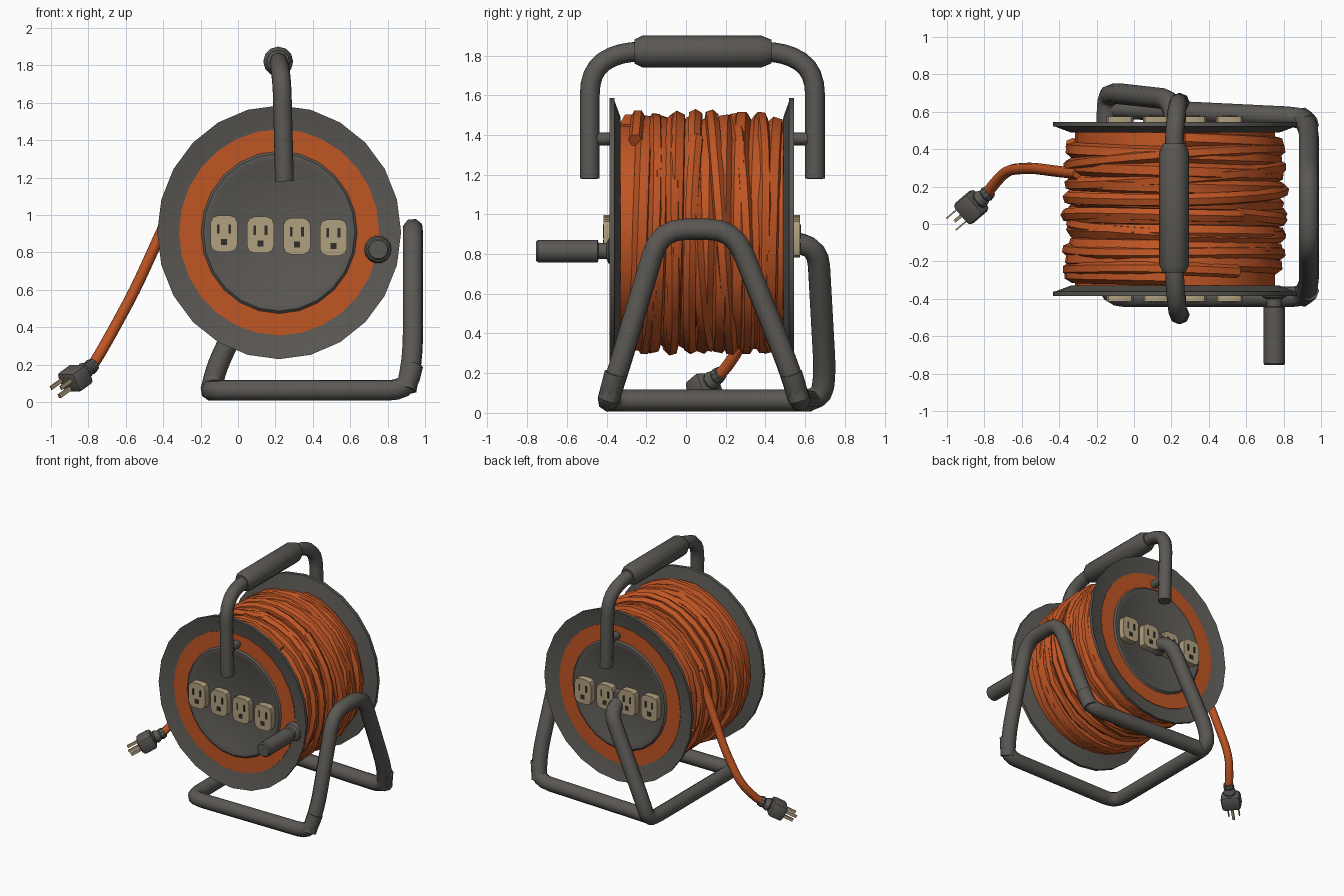
import bpy, bmesh, math, random
from mathutils import Vector, Matrix

random.seed(4)
if "Cube" in bpy.data.objects:
    bpy.data.objects.remove(bpy.data.objects["Cube"])

CX, CZ = 0.22, 0.907          # reel axis, runs along y
FRONT, BACK = -0.36, 0.52     # flange positions


def material(name, rgb):
    m = bpy.data.materials.new(name)
    m.use_nodes = True
    m.diffuse_color = (*rgb, 1)
    bsdf = m.node_tree.nodes["Principled BSDF"]
    bsdf.inputs["Base Color"].default_value = (*rgb, 1)
    bsdf.inputs["Roughness"].default_value = 0.7
    return m


GREY = material("dark grey", (0.105, 0.098, 0.088))
ORANGE = material("cable orange", (0.53, 0.092, 0.018))
BEIGE = material("socket beige", (0.44, 0.35, 0.21))
BLACK = material("slot black", (0.03, 0.028, 0.025))


def finish(name, bm, mat, angle=40):
    bmesh.ops.recalc_face_normals(bm, faces=bm.faces)
    me = bpy.data.meshes.new(name)
    bm.to_mesh(me)
    bm.free()
    me.materials.append(mat)
    ob = bpy.data.objects.new(name, me)
    bpy.context.collection.objects.link(ob)
    bpy.ops.object.select_all(action='DESELECT')
    ob.select_set(True)
    bpy.context.view_layer.objects.active = ob
    bpy.ops.object.shade_smooth_by_angle(angle=math.radians(angle))
    return ob


def rounded(points, radius):
    """Replace every inner corner by a short curved run."""
    pts = [Vector(p) for p in points]
    out = [pts[0]]
    for a, b, c in zip(pts, pts[1:], pts[2:]):
        p = b + (a - b).normalized() * min(radius, (a - b).length * 0.48)
        q = b + (c - b).normalized() * min(radius, (c - b).length * 0.48)
        for i in range(5):
            t = i / 4
            out.append(p * (1 - t) ** 2 + b * 2 * t * (1 - t) + q * t * t)
    return out + [pts[-1]]


def tube(name, points, radius, mat=GREY, res=2):
    """Sweep a round section along the points."""
    cu = bpy.data.curves.new(name, 'CURVE')
    cu.dimensions = '3D'
    cu.bevel_depth = radius
    cu.bevel_resolution = res
    cu.use_fill_caps = True
    sp = cu.splines.new('POLY')
    sp.points.add(len(points) - 1)
    for sp_pt, p in zip(sp.points, points):
        sp_pt.co = (*p, 1)
    tmp = bpy.data.objects.new(name + "_path", cu)
    bpy.context.collection.objects.link(tmp)
    bpy.context.view_layer.update()
    me = tmp.evaluated_get(bpy.context.evaluated_depsgraph_get()).to_mesh()
    bm = bmesh.new()
    bm.from_mesh(me)
    tmp.to_mesh_clear()
    bpy.data.objects.remove(tmp)
    return finish(name, bm, mat, 50)


def lathe(name, profile, origin, axis, mat=GREY, seg=24, stretch=1.0):
    """Revolve (radius, distance along axis) pairs."""
    bm = bmesh.new()
    vs = [bm.verts.new((r, 0, d)) for r, d in profile]
    es = [bm.edges.new(e) for e in zip(vs, vs[1:])]
    bmesh.ops.spin(bm, geom=vs + es, cent=(0, 0, 0), axis=(0, 0, 1),
                   angle=math.tau, steps=seg, use_merge=True)
    bmesh.ops.remove_doubles(bm, verts=bm.verts, dist=1e-4)
    rot = Vector(axis).to_track_quat('Z', 'Y').to_matrix().to_4x4()
    squash = Matrix.Diagonal((1, 1, stretch, 1))
    bm.transform(Matrix.Translation(origin) @ squash @ rot)
    return finish(name, bm, mat, 35)


def box(name, size, matrix, mat, bevel=0.0, corners_only=False):
    bm = bmesh.new()
    bmesh.ops.create_cube(bm, size=1, matrix=Matrix.Diagonal((*size, 1)))
    if bevel:
        edges = [e for e in bm.edges if not corners_only
                 or abs((e.verts[0].co - e.verts[1].co).y) > 1e-4]
        bmesh.ops.bevel(bm, geom=edges, offset=bevel, segments=2,
                        profile=0.5, affect='EDGES')
    bm.transform(matrix)
    return finish(name, bm, mat)


# Dished flanges with a raised inner disc, sockets and slots on both sides
flange = [(0, -0.04), (0.56, -0.03), (0.64, 0.0), (0.652, 0.0), (0.652, 0.025),
          (0.62, 0.018), (0.54, -0.004), (0.43, -0.012), (0.405, 0.012),
          (0.385, 0.014), (0.36, 0.002), (0, 0.004)]
for side, y, s in (("front", FRONT, -1), ("back", BACK, 1)):
    lathe(side + "_flange", flange, (CX, y, CZ), (0, s, 0), stretch=1.04)
    for i in range(4):
        x, z = -0.075 + 0.195 * i, 0.9 - 0.007 * i
        at = lambda dx, d, dz: Matrix.Translation((x + dx, y + s * d, z + dz))
        box(f"{side}_socket_{i}", (0.145, 0.07, 0.195), at(0, 0.02, 0),
            BEIGE, 0.04, True)
        for dx, dz, w, h in ((-0.03, 0.025, 0.014, 0.05),
                             (0.03, 0.025, 0.014, 0.05),
                             (0, -0.045, 0.032, 0.032)):
            box(f"{side}_socket_slot_{i}", (w, 0.006, h),
                at(dx, 0.056, dz), BLACK)

# Drum core under the cable
lathe("drum_core", [(0, FRONT), (0.535, FRONT), (0.535, BACK), (0, BACK)],
      (CX, 0, CZ), (0, 1, 0), ORANGE, 28, 1.03)


def winding(name, y0, y1, turns, radius, thick, wobble):
    """Wobbly helix of cable round the drum."""
    steps = 26
    phase = random.uniform(0, math.tau)
    pts = []
    for i in range(int(turns * steps) + 1):
        a = phase + math.tau * i / steps
        t = i / (turns * steps)
        r = radius + random.uniform(-0.008, 0.008) + 0.01 * math.sin(a * 0.73)
        y = y0 + (y1 - y0) * t + wobble * math.sin(a + 5 * t)
        pts.append((CX + r * math.cos(a), y, CZ + 1.03 * r * math.sin(a)))
    return tube(name, pts, thick, ORANGE, 1)


# Wound cable: one full layer, then looser turns crossing over it
winding("cable_layer", -0.29, 0.45, 9, 0.54, 0.046, 0.006)
winding("cable_over_right", 0.43, 0.02, 4, 0.562, 0.036, 0.025)
winding("cable_over_left", -0.27, 0.06, 3, 0.56, 0.036, 0.02)

# Loose cable end
tail = [(-0.30, 0.27, 1.14), (-0.40, 0.28, 0.93), (-0.55, 0.30, 0.60),
        (-0.68, 0.29, 0.36), (-0.76, 0.20, 0.22), (-0.80, 0.14, 0.17)]
tube("cable_tail", rounded(tail, 0.1), 0.03, ORANGE)

# Plug: ribbed neck, squarish body, two prongs and an earth pin
plug_dir = Vector((-0.66, -0.56, -0.48)).normalized()
plug_at = Vector((-0.77, 0.175, 0.2))
lathe("plug_neck", [(0, 0), (0.036, 0), (0.042, 0.03), (0.036, 0.04),
                    (0.05, 0.075), (0.042, 0.085), (0.06, 0.12), (0, 0.12)],
      plug_at, plug_dir, seg=10)
plug = (Matrix.Translation(plug_at)
        @ plug_dir.to_track_quat('Z', 'Y').to_matrix().to_4x4())
box("plug_body", (0.145, 0.12, 0.12), plug @ Matrix.Translation((0, 0, 0.15)),
    GREY, 0.025)
for dx, dy, w in ((-0.04, 0.02, 0.008), (0.04, 0.02, 0.008), (0, -0.03, 0.018)):
    box("plug_prong", (w, 0.022, 0.09),
        plug @ Matrix.Translation((dx, dy, 0.25)), BEIGE)

# Carry handle with thick grip, and pins that hold it to the flanges
handle = [(0.248, -0.485, 1.18), (0.235, -0.485, 1.72), (0.218, -0.34, 1.82),
          (0.215, 0.50, 1.82), (0.235, 0.65, 1.72), (0.248, 0.65, 1.18)]
tube("carry_handle", rounded(handle, 0.12), 0.05)
lathe("handle_grip", [(0, 0), (0.06, 0), (0.08, 0.04), (0.08, 0.64),
                      (0.06, 0.69), (0, 0.69)],
      (0.215, -0.26, 1.82), (0, 1, 0), seg=12)
for y0, y1 in ((-0.49, FRONT), (BACK, 0.65)):
    tube("handle_pin", [(0.245, y0, 1.38), (0.245, y1, 1.38)], 0.032)

# Stand: arch on one end, floor rails, and a rear leg up to the hub
arch = [(0.90, -0.39, 0.065), (0.935, -0.33, 0.25), (0.935, -0.13, 0.925),
        (0.935, 0.24, 0.925), (0.935, 0.51, 0.25), (0.90, 0.57, 0.065)]
tube("stand_arch", rounded(arch, 0.13), 0.056)
rails = [(0.935, -0.355, 0.20), (0.90, -0.39, 0.062), (-0.145, -0.39, 0.062),
         (-0.145, 0.68, 0.062), (-0.11, 0.70, 0.2), (0.20, 0.665, 0.83),
         (0.22, 0.50, 0.87)]
tube("stand_rails_and_rear_leg", rounded(rails, 0.1), 0.056)
tube("stand_rear_rail", rounded([(0.935, 0.53, 0.20), (0.90, 0.57, 0.062),
                                 (-0.13, 0.62, 0.062)], 0.1), 0.056)
lathe("rear_hub", [(0, 0), (0.09, 0), (0.075, 0.05), (0, 0.05)],
      (CX, BACK, 0.87), (0, 1, 0), seg=14)

# Winding crank
lathe("crank_knob", [(0, 0), (0.075, 0), (0.065, 0.03), (0.042, 0.04),
                     (0.042, 0.08), (0.058, 0.085), (0.058, 0.385),
                     (0.05, 0.395), (0, 0.395)],
      (0.75, FRONT, 0.815), (0, -1, 0), seg=14)
